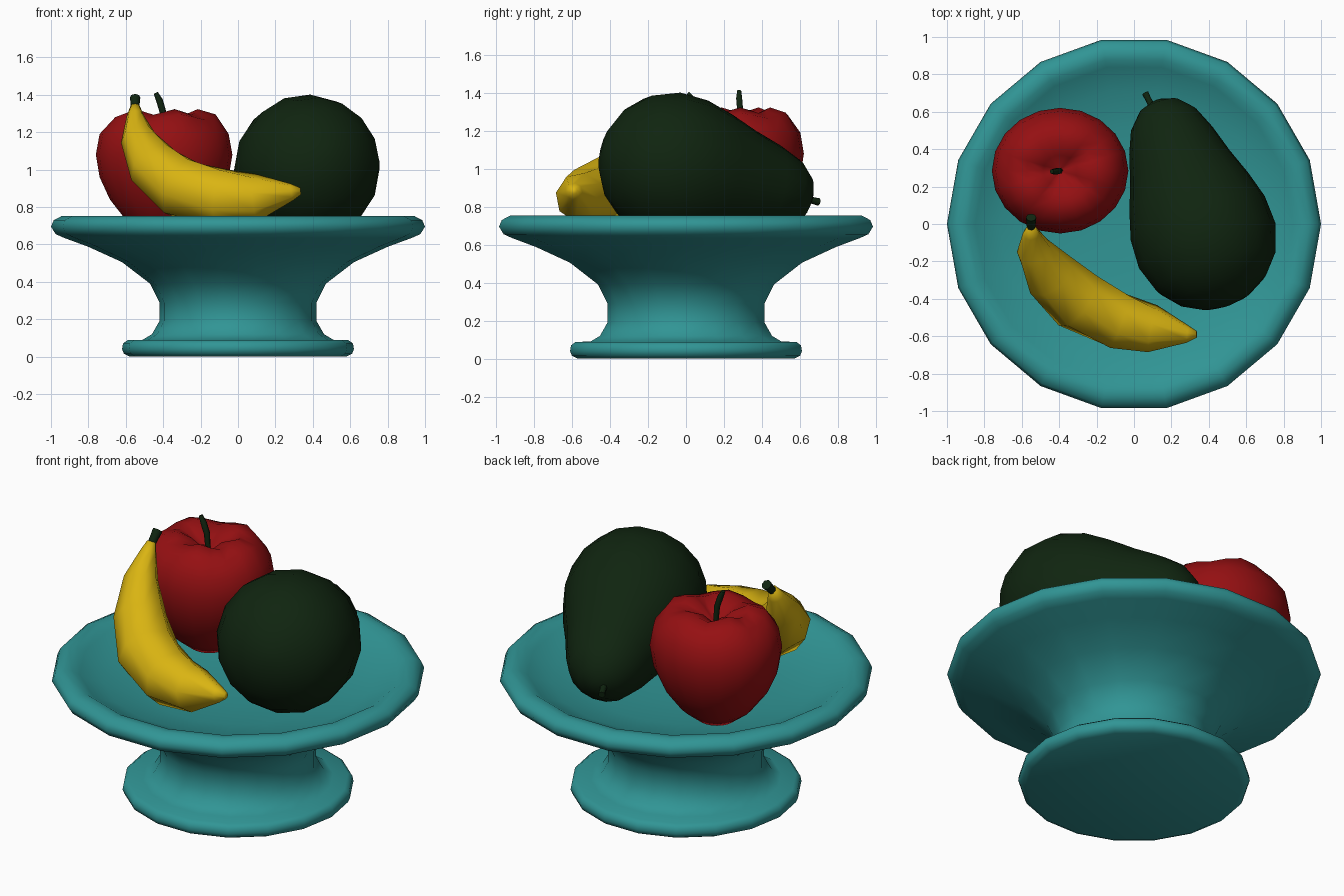
import bpy, bmesh
from math import pi, cos, sin, radians
from mathutils import Vector

UP = Vector((0, 0, 1))

cube = bpy.data.objects.get("Cube")
if cube:
    bpy.data.objects.remove(cube, do_unlink=True)


def material(name, rgb):
    m = bpy.data.materials.new(name)
    m.use_nodes = True
    m.diffuse_color = (*rgb, 1)
    bsdf = m.node_tree.nodes["Principled BSDF"]
    bsdf.inputs["Base Color"].default_value = (*rgb, 1)
    bsdf.inputs["Roughness"].default_value = 0.6
    return m


teal = material("teal glaze", (0.03, 0.30, 0.30))
red = material("apple red", (0.30, 0.005, 0.006))
yellow = material("banana yellow", (0.70, 0.46, 0.006))
green = material("dark green", (0.005, 0.018, 0.005))


def loft(name, rings, sides, mat, crease=75):
    """Skin a list of rings (centre, radius, direction) and cap both ends."""
    bm = bmesh.new()
    loops = []
    for centre, radius, direction in rings:
        turn = UP.rotation_difference(direction)
        loops.append([bm.verts.new(centre + turn @ Vector(
            (radius * cos(2 * pi * i / sides), radius * sin(2 * pi * i / sides), 0)))
            for i in range(sides)])
    for a, b in zip(loops, loops[1:]):
        for i in range(sides):
            j = (i + 1) % sides
            bm.faces.new((a[i], a[j], b[j], b[i]))
    bm.faces.new(loops[0][::-1])
    bm.faces.new(loops[-1])
    bmesh.ops.recalc_face_normals(bm, faces=bm.faces)
    mesh = bpy.data.meshes.new(name)
    bm.to_mesh(mesh)
    bm.free()
    mesh.materials.append(mat)
    obj = bpy.data.objects.new(name, mesh)
    bpy.context.collection.objects.link(obj)
    bpy.ops.object.select_all(action="DESELECT")
    obj.select_set(True)
    bpy.context.view_layer.objects.active = obj
    bpy.ops.object.shade_smooth_by_angle(angle=radians(crease))
    return obj


def lathe(name, profile, sides, mat, start=(0, 0, 0), axis=UP):
    """Turn (radius, distance) pairs about an axis."""
    start, axis = Vector(start), Vector(axis).normalized()
    return loft(name, [(start + axis * d, r, axis) for r, d in profile], sides, mat)


def sweep(name, path, radii, sides, mat):
    """Run rings of changing radius along a path."""
    pts = [Vector(p) for p in path]
    last = len(pts) - 1
    rings = [(p, r, (pts[min(i + 1, last)] - pts[max(i - 1, 0)]).normalized())
             for i, (p, r) in enumerate(zip(pts, radii))]
    return loft(name, rings, sides, mat)


# Footed bowl: foot, waist, flared underside, rolled rim, shallow dish
lathe("bowl", [
    (0.58, 0), (0.61, 0.015), (0.62, 0.04), (0.615, 0.07), (0.59, 0.088),
    (0.51, 0.09), (0.46, 0.12), (0.42, 0.19), (0.42, 0.29), (0.47, 0.39),
    (0.62, 0.505), (0.80, 0.587), (0.93, 0.635), (0.975, 0.655), (1.0, 0.695),
    (0.985, 0.73), (0.94, 0.753), (0.89, 0.75), (0.85, 0.725), (0.72, 0.67),
    (0.5, 0.63), (0.2, 0.61)], 18, teal)

# Apple with a dimpled top and five soft shoulders
apple = lathe("apple", [
    (0.02, 0.67), (0.1, 0.65), (0.2, 0.725), (0.29, 0.84), (0.345, 0.96),
    (0.365, 1.08), (0.345, 1.19), (0.275, 1.28), (0.18, 1.308), (0.09, 1.27),
    (0.02, 1.22)], 20, red)
for v in apple.data.vertices:
    x, y, z = v.co
    if z > 1.25:
        angle = Vector((x, y)).angle_signed(Vector((1, 0)))
        v.co.z += 0.015 * cos(5 * angle)
apple.scale.y = 0.92
apple.location = (-0.395, 0.285, 0)

sweep("apple_stem", [(-0.395, 0.285, 1.21), (-0.402, 0.285, 1.31),
                     (-0.42, 0.28, 1.37), (-0.44, 0.28, 1.41)],
      [0.015, 0.018, 0.018, 0.012], 6, green)

# Banana, from blossom tip up to the neck
sweep("banana", [(0.335, -0.59, 0.885), (0.29, -0.59, 0.88), (0.1, -0.56, 0.85),
                 (-0.08, -0.52, 0.85), (-0.3, -0.41, 0.9), (-0.45, -0.27, 1.02),
                 (-0.535, -0.14, 1.17), (-0.55, -0.05, 1.29), (-0.55, -0.02, 1.34)],
      [0.018, 0.045, 0.13, 0.16, 0.17, 0.145, 0.095, 0.045, 0.025], 8, yellow)
sweep("banana_stem", [(-0.55, -0.03, 1.32), (-0.55, 0.01, 1.36), (-0.55, 0.035, 1.385)],
      [0.022, 0.025, 0.028], 8, green)

# Avocado lying on its side, fat end to the front
lathe("avocado", [
    (0.04, 0), (0.14, 0.025), (0.25, 0.09), (0.335, 0.19), (0.385, 0.34),
    (0.378, 0.5), (0.335, 0.65), (0.28, 0.8), (0.235, 0.95), (0.185, 1.07),
    (0.11, 1.15), (0.03, 1.18)], 16, green, (0.5, -0.43, 1.1), (-0.38, 1.1, -0.26))
sweep("avocado_stem", [(0.10, 0.62, 0.845), (0.075, 0.67, 0.832), (0.06, 0.7, 0.825)],
      [0.02, 0.018, 0.02], 6, green)
